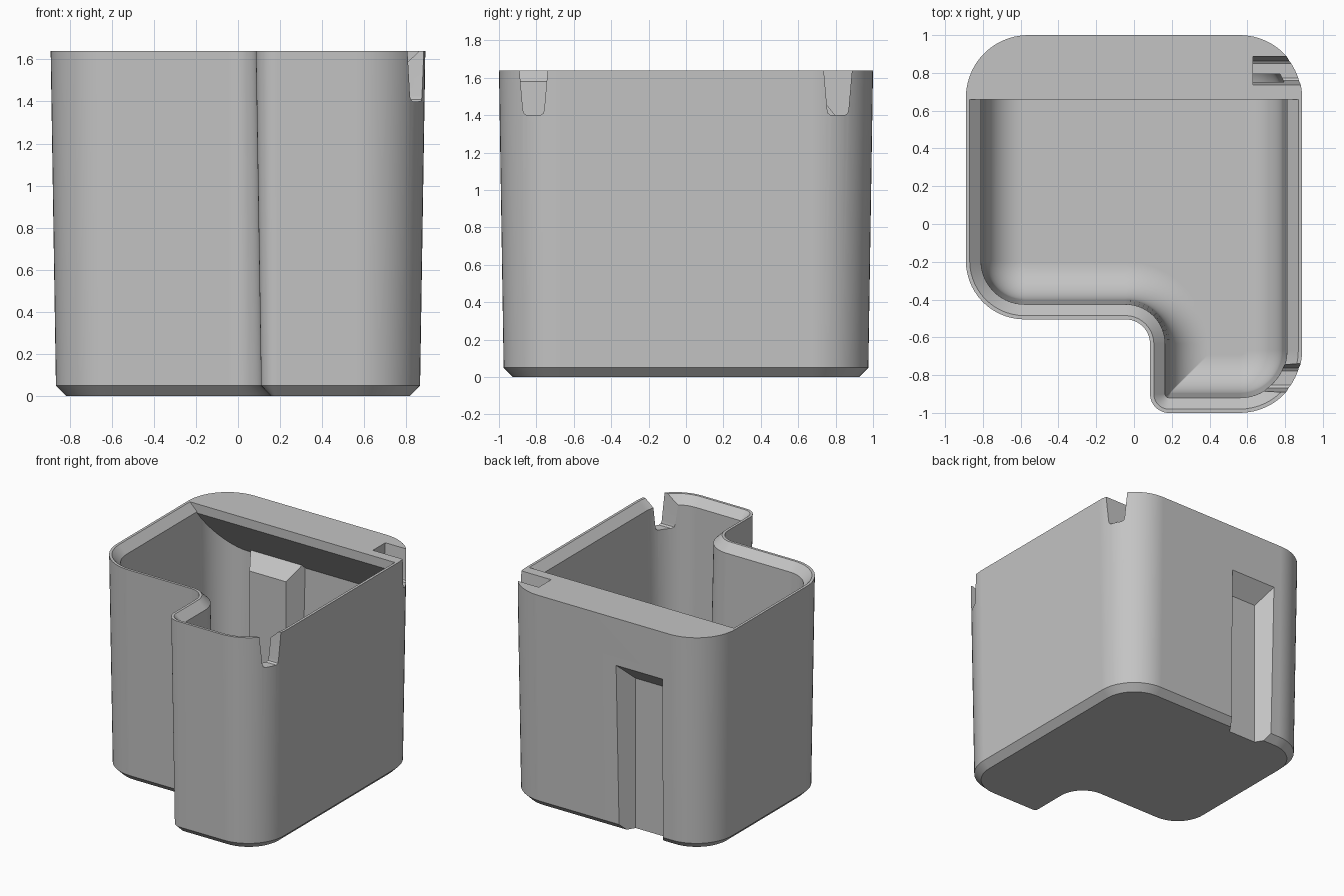
import bpy, bmesh
from math import sin, cos, pi

cube = bpy.data.objects.get("Cube")
if cube:
    bpy.data.objects.remove(cube, do_unlink=True)

HEIGHT, TAPER, WALL = 1.64, 0.025, 0.08

# Footprint corners, counter-clockwise: x, y, radius, turn (+1 convex, -1 concave)
CORNERS = [(0.89, -1, 0.33, 1), (0.89, 1, 0.33, 1), (-0.89, 1, 0.33, 1),
           (-0.89, -0.505, 0.31, 1), (0.085, -0.505, 0.13, -1), (0.085, -1, 0.1, 1)]


def sign(a):
    return (a > 0.001) - (a < -0.001)


def outline(inset, z, steps=14):
    """Rounded L-shaped ring, moved inwards by the inset."""
    ring = []
    for i, (x, y, r, turn) in enumerate(CORNERS):
        px, py = CORNERS[i - 1][:2]
        nx, ny = CORNERS[(i + 1) % len(CORNERS)][:2]
        p = sign(px - x), sign(py - y)
        n = sign(nx - x), sign(ny - y)
        r = max(r - turn * inset, 0.004)
        cx = x + (p[0] + n[0]) * (turn * inset + r)
        cy = y + (p[1] + n[1]) * (turn * inset + r)
        for k in range(steps + 1):
            a = pi / 2 * k / steps
            ring.append((cx - r * (n[0] * cos(a) + p[0] * sin(a)),
                         cy - r * (n[1] * cos(a) + p[1] * sin(a)), z))
    return ring


def loft(name, rings):
    """Closed solid through rings of equal length."""
    bm = bmesh.new()
    rows = [[bm.verts.new(co) for co in ring] for ring in rings]
    count = len(rows[0])
    for low, high in zip(rows, rows[1:]):
        for i in range(count):
            j = (i + 1) % count
            bm.faces.new((low[i], low[j], high[j], high[i]))
    bm.faces.new(rows[0][::-1])
    bm.faces.new(rows[-1])
    bmesh.ops.recalc_face_normals(bm, faces=bm.faces)
    mesh = bpy.data.meshes.new(name)
    bm.to_mesh(mesh)
    bm.free()
    obj = bpy.data.objects.new(name, mesh)
    bpy.context.collection.objects.link(obj)
    return obj


def prism(name, profile, x0, x1):
    """Side profile (y, z) extruded along x."""
    return loft(name, [[(x, y, z) for y, z in profile] for x in (x0, x1)])


def wedge(name, cx, sections):
    """Upright channel: each section is y, half width, top height."""
    return loft(name, [[(cx - w, y, -0.1), (cx + w, y, -0.1), (cx + w, y, top), (cx - w, y, top)]
                       for y, w, top in sections])


def subtract(target, cutters):
    for cutter in cutters:
        cutter.hide_render = True
        mod = target.modifiers.new("cut", 'BOOLEAN')
        mod.operation, mod.solver, mod.object = 'DIFFERENCE', 'EXACT', cutter
    graph = bpy.context.evaluated_depsgraph_get()
    mesh = bpy.data.meshes.new_from_object(target.evaluated_get(graph))
    target.modifiers.clear()
    target.data = mesh
    for cutter in cutters:
        bpy.data.objects.remove(cutter, do_unlink=True)


# Outer shell with tapered sides and chamfered foot
bin_body = loft("bin_body", [outline(TAPER + 0.05, 0), outline(TAPER, 0.05), outline(0, HEIGHT)])

# Hollow with rounded floor edge and chamfered rim
floor, fillet = 0.08, 0.2
rings = []
for k in range(11):
    a = pi / 2 * (1 - k / 10)
    rings.append(outline(WALL + TAPER + fillet * (1 - cos(a)), floor + fillet * (1 - sin(a))))
rings += [outline(WALL, HEIGHT - 0.06), outline(0.02, HEIGHT), outline(0.02, HEIGHT + 0.06)]
hollow = loft("hollow", rings)

# Rear deck with sloped underside, and the rib behind the rear channel
deck = prism("deck", [(0.66, 1.75), (0.66, 1.57), (0.96, 1.19), (1.1, 1.19), (1.1, 1.75)], -1, 1)
rib = wedge("rib", -0.3, [(0.79, 0.155, 1.17), (1.05, 0.315, 1.43)])
subtract(hollow, [deck, rib])

# Rear channel and the two rim slots on the left side
channel = wedge("channel", -0.3, [(0.868, 0.12, 1.15), (1.068, 0.243, 1.35)])
half = [(0.085, 1.75), (0.057, 1.43), (0.052, 1.41), (0.038, 1.4)]
section = half + [(-y, z) for y, z in reversed(half)]
slots = [prism("slot", [(cy + y, z) for y, z in section], 0.63, 1) for cy in (-0.815, 0.812)]
subtract(bin_body, [hollow, channel] + slots)

# Plain grey plastic
grey = bpy.data.materials.new("light_grey")
grey.use_nodes = True
grey.diffuse_color = (0.55, 0.55, 0.55, 1)
grey.node_tree.nodes["Principled BSDF"].inputs["Base Color"].default_value = grey.diffuse_color
bin_body.data.materials.clear()
bin_body.data.materials.append(grey)

# Smooth rounded walls, crisp edges
for obj in bpy.context.selected_objects:
    obj.select_set(False)
bin_body.select_set(True)
bpy.context.view_layer.objects.active = bin_body
bpy.ops.object.shade_smooth_by_angle(angle=pi / 7)
weighted = bin_body.modifiers.new("even_shading", 'WEIGHTED_NORMAL')
weighted.keep_sharp = True
